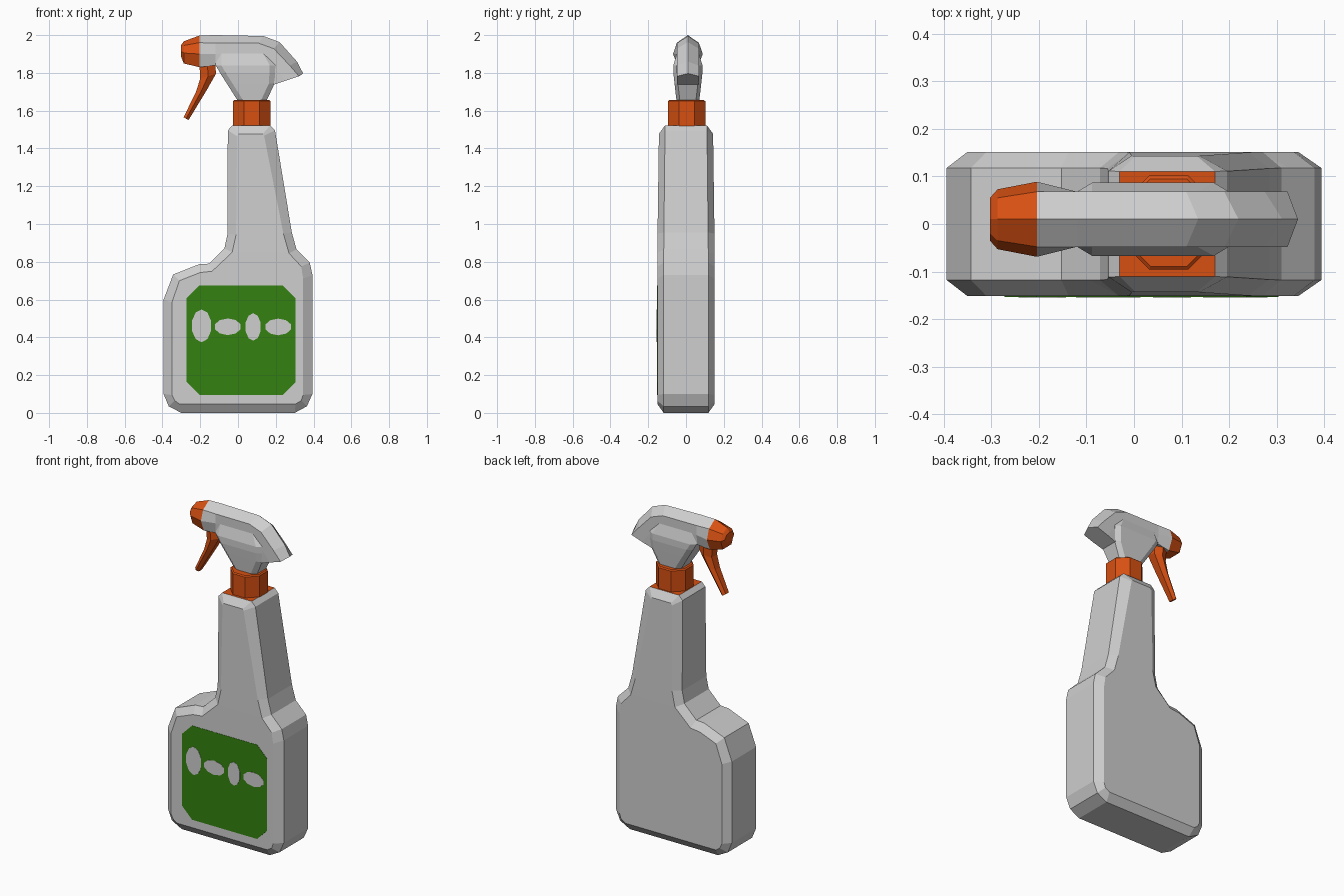
import bpy, bmesh, math

if "Cube" in bpy.data.objects:
    bpy.data.objects.remove(bpy.data.objects["Cube"])


def mat(name, rgb):
    m = bpy.data.materials.new(name)
    m.diffuse_color = (*rgb, 1)
    m.use_nodes = True
    m.node_tree.nodes["Principled BSDF"].inputs["Base Color"].default_value = m.diffuse_color
    return m


GREY = mat("pale grey plastic", (0.62, 0.62, 0.62))
ORANGE = mat("orange plastic", (0.68, 0.08, 0.006))
GREEN = mat("green label", (0.033, 0.22, 0.005))
HEAD_Y = 0.01


def finish(bm, name, *mats):
    bmesh.ops.recalc_face_normals(bm, faces=bm.faces[:])
    me = bpy.data.meshes.new(name)
    bm.to_mesh(me)
    bm.free()
    for m in mats:
        me.materials.append(m)
    ob = bpy.data.objects.new(name, me)
    bpy.context.collection.objects.link(ob)
    return ob


def loft(rings):
    """Skin closed rings of equal length and cap both ends."""
    bm = bmesh.new()
    vs = [[bm.verts.new(p) for p in r] for r in rings]
    n = len(vs[0])
    for a, b in zip(vs, vs[1:]):
        for i in range(n):
            j = (i + 1) % n
            bm.faces.new((a[i], a[j], b[j], b[i]))
    bm.faces.new(vs[0])
    bm.faces.new(vs[-1])
    return bm


# Bottle: outer silhouette and the smaller outline of its flat faces
outer = [(-.30, 0), (.30, 0), (.365, .035), (.394, .10), (.394, .73), (.38, .795),
         (.31, .865), (.285, .955), (.196, 1.495), (.17, 1.522), (-.03, 1.522),
         (-.054, 1.496), (-.056, .945), (-.072, .87), (-.153, .79), (-.206, .787),
         (-.343, .733), (-.394, .60), (-.394, .10), (-.367, .035)]
inner = [(-.31, .047), (.305, .047), (.335, .065), (.345, .095), (.345, .71), (.335, .775),
         (.27, .845), (.24, .95), (.138, 1.468), (.132, 1.477), (.003, 1.477),
         (-.005, 1.465), (-.01, .945), (-.031, .85), (-.137, .75), (-.2, .743),
         (-.31, .70), (-.35, .585), (-.35, .095), (-.335, .065)]


def at_y(pts, y):
    return [(x, y, z) for x, z in pts]


bm = loft([at_y(inner, -.152), at_y(outer, -.118), at_y(outer, .118), at_y(inner, .152)])
bmesh.ops.bisect_plane(bm, geom=bm.verts[:] + bm.edges[:] + bm.faces[:],
                       plane_co=(0, 0, .85), plane_no=(0, 0, 1))
for v in bm.verts:                      # neck thins slightly towards the top
    v.co.y *= 1 - .09 * max(0, v.co.z - .85)
bm.normal_update()
for f in bm.faces:                      # neck top is orange
    if min(v.co.z for v in f.verts) > 1.515:
        f.material_index = 1
finish(bm, "bottle", GREY, ORANGE)


# Label and its four pale ovals, as thin plates on the front
def plate(name, pts, y0, y1, m):
    finish(loft([at_y(pts, y0), at_y(pts, y1)]), name, m)


c, l, r, b, t = .067, -.272, .304, .096, .674
plate("label", [(l + c, b), (r - c, b), (r, b + c), (r, t - c), (r - c, t), (l + c, t),
                (l, t - c), (l, b + c)], -.151, -.1535, GREEN)
for i, (x, z, rx, rz) in enumerate([(-.193, .461, .053, .087), (-.054, .456, .071, .044),
                                    (.08, .455, .042, .073), (.213, .455, .071, .044)]):
    plate(f"label_oval_{i + 1}",
          [(x + rx * math.sin(k * math.tau / 10), z + rz * math.cos(k * math.tau / 10))
           for k in range(10)], -.153, -.155, GREY)


# Collar: octagonal cap with a slightly inset top
def octagon(x, y, z, apothem):
    rad = apothem / math.cos(math.pi / 8)
    return [(x + rad * math.cos((k + .5) * math.pi / 4),
             y + rad * math.sin((k + .5) * math.pi / 4), z) for k in range(8)]


finish(loft([octagon(.073, .003, 1.515, .099), octagon(.073, .003, 1.65, .099),
             octagon(.073, .003, 1.656, .092)]), "collar", ORANGE)


# Spray head: ridged cross-sections given as (x, half width, z) from ridge to base
def section(ridge, *sides):
    right = [(x, HEAD_Y + w, z) for x, w, z in sides]
    left = [(x, HEAD_Y - w, z) for x, w, z in reversed(sides)]
    return [(ridge[0], HEAD_Y, ridge[1])] + right + left


def upright(x, zt, *sides):
    return section((x, zt), *[(x, w, z) for w, z in sides])


joint = upright(-.204, 1.998, (.058, 1.96), (.079, 1.90), (.05, 1.83))
finish(loft([upright(-.303, 1.945, (.03, 1.936), (.045, 1.915), (.03, 1.89)),
             upright(-.287, 1.967, (.045, 1.945), (.063, 1.905), (.042, 1.85)),
             joint]), "nozzle", ORANGE)
finish(loft([joint,
             upright(-.12, 2.0, (.058, 1.958), (.058, 1.90), (.055, 1.84)),
             section((.135, 1.995), (.11, .058, 1.957), (.10, .058, 1.90), (.08, .055, 1.80)),
             section((.22, 1.963), (.19, .058, 1.928), (.15, .058, 1.86), (.12, .055, 1.78)),
             section((.312, 1.86), (.275, .058, 1.838), (.22, .058, 1.80), (.17, .055, 1.75)),
             section((.345, 1.797), (.323, .058, 1.782), (.25, .058, 1.758), (.19, .055, 1.738))]),
       "spray_head", GREY)


# Pump housing: chamfered rings flaring below the head and tapering to the collar
def chamfer_ring(z, x0, x1, w, c=.03):
    d = c * .6
    return [(x, HEAD_Y + y, z) for x, y in
            [(x0 + c, -w), (x1 - c, -w), (x1, -w + d), (x1, w - d),
             (x1 - c, w), (x0 + c, w), (x0, w - d), (x0, -w + d)]]


finish(loft([chamfer_ring(1.65, 0, .15, .06), chamfer_ring(1.745, -.06, .194, .071),
             chamfer_ring(1.80, -.095, .196, .077), chamfer_ring(1.84, -.118, .198, .077),
             chamfer_ring(1.91, -.118, .16, .056)]), "pump_housing", GREY)


# Trigger: hexagonal sections between front and back edges
def hexagon(f, b, w):
    m = ((f[0] + b[0]) / 2, (f[1] + b[1]) / 2)
    return [(p[0], HEAD_Y + w * s, p[1]) for p, s in
            [(f, -.55), (m, -1), (b, -.55), (b, .55), (m, 1), (f, .55)]]


finish(loft([hexagon((-.205, 1.86), (-.12, 1.86), .052),
             hexagon((-.20, 1.77), (-.117, 1.795), .048),
             hexagon((-.222, 1.70), (-.165, 1.71), .04),
             hexagon((-.288, 1.565), (-.262, 1.55), .027)]), "trigger", ORANGE)
